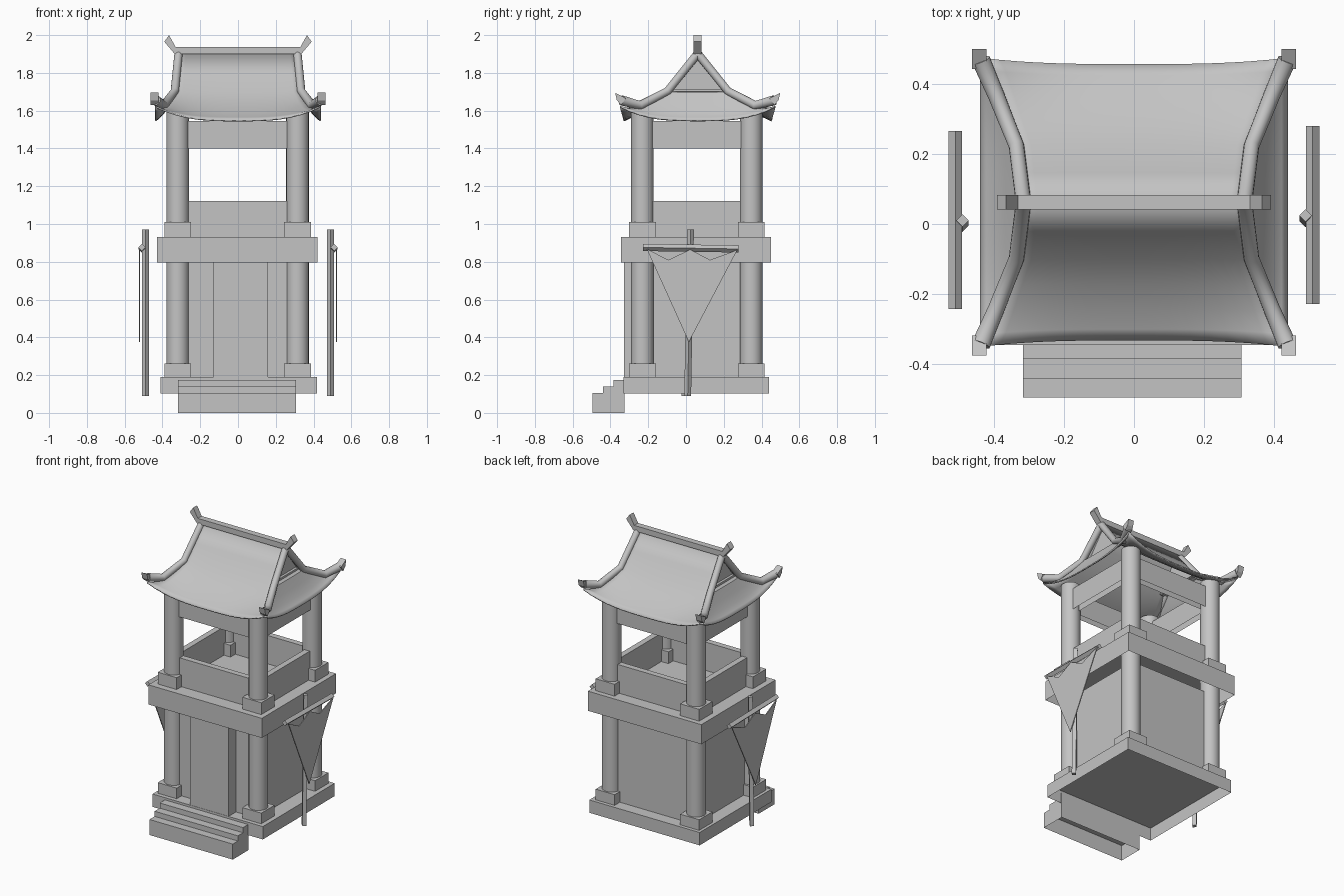
import bpy, bmesh, math
from mathutils import Vector

cube = bpy.data.objects.get("Cube")
if cube:
    bpy.data.objects.remove(cube)

CY = 0.057       # tower centre in y
RY = 0.062       # roof ridge in y

mat = bpy.data.materials.new("plain grey")
mat.use_nodes = True
GREY = (0.55, 0.55, 0.55, 1)
mat.diffuse_color = GREY
mat.node_tree.nodes["Principled BSDF"].inputs["Base Color"].default_value = GREY


def add(name, mesh):
    ob = bpy.data.objects.new(name, mesh)
    bpy.context.collection.objects.link(ob)
    if not mesh.materials:
        mesh.materials.append(mat)
    return ob


def build(name, verts, faces):
    me = bpy.data.meshes.new(name)
    me.from_pydata(verts, [], faces)
    bm = bmesh.new()
    bm.from_mesh(me)
    bmesh.ops.recalc_face_normals(bm, faces=bm.faces)
    bm.to_mesh(me)
    bm.free()
    return add(name, me)


def box(name, x0, x1, y0, y1, z0, z1, open_below=False):
    v = [(x, y, z) for x in (x0, x1) for y in (y0, y1) for z in (z0, z1)]
    f = [(0, 1, 3, 2), (4, 6, 7, 5), (0, 4, 5, 1), (2, 3, 7, 6), (1, 5, 7, 3)]
    if not open_below:
        f.append((0, 2, 6, 4))
    return build(name, v, f)


def prism(name, outline, axis, lo, hi, open_first=False):
    """Extrude a 2D outline along x (outline is y, z) or along y (outline is x, z)."""
    n = len(outline)
    v = [(d, a, b) if axis == "x" else (a, d, b) for d in (lo, hi) for a, b in outline]
    f = [tuple(range(n)), tuple(range(n, 2 * n))]
    f += [(i, (i + 1) % n, n + (i + 1) % n, n + i) for i in range(int(open_first), n)]
    return build(name, v, f)


def smooth(ob, angle=40):
    bpy.ops.object.select_all(action="DESELECT")
    ob.select_set(True)
    bpy.context.view_layer.objects.active = ob
    bpy.ops.object.shade_smooth_by_angle(angle=math.radians(angle))


def rod(name, a, b, r, sides=24):
    a, b = Vector(a), Vector(b)
    me = bpy.data.meshes.new(name)
    bm = bmesh.new()
    bmesh.ops.create_cone(bm, cap_ends=True, segments=sides, radius1=r, radius2=r, depth=(b - a).length)
    bm.to_mesh(me)
    bm.free()
    ob = add(name, me)
    ob.location = (a + b) / 2
    ob.rotation_euler = (b - a).to_track_quat("Z", "Y").to_euler()
    return ob


def tube(name, points, radii):
    cu = bpy.data.curves.new(name, "CURVE")
    cu.dimensions = "3D"
    cu.bevel_depth = 1
    cu.bevel_resolution = 6
    cu.use_fill_caps = True
    sp = cu.splines.new("POLY")
    sp.points.add(len(points) - 1)
    for p, co, r in zip(sp.points, points, radii):
        p.co = (*co, 1)
        p.radius = r
    tmp = bpy.data.objects.new("tmp", cu)
    me = bpy.data.meshes.new_from_object(tmp)
    me.name = name
    bpy.data.objects.remove(tmp)
    ob = add(name, me)
    smooth(ob, 50)
    return ob


def sheet(name, fn, us, rows):
    v = [fn(u, r) for r in rows for u in us]
    n = len(us)
    f = [(j * n + i, j * n + i + 1, (j + 1) * n + i + 1, (j + 1) * n + i)
         for j in range(len(rows) - 1) for i in range(n - 1)]
    ob = build(name, v, f)
    mod = ob.modifiers.new("thickness", "SOLIDIFY")
    mod.thickness = 0.008
    mod.offset = 0
    smooth(ob, 50)
    return ob


# Base, steps, walls and door; slabs and steps are hollow shells open below
box("base_slab", -0.41, 0.417, -0.33, 0.44, 0.103, 0.19, True)
prism("steps", [(-0.495, 0), (-0.325, 0), (-0.325, 0.175), (-0.385, 0.175), (-0.385, 0.14),
                (-0.44, 0.14), (-0.44, 0.105), (-0.495, 0.105)], "x", -0.317, 0.307, True)
box("lower_walls", -0.32, 0.315, -0.25, 0.36, 0.19, 0.80)
box("door", -0.13, 0.16, -0.328, -0.24, 0.19, 0.80)
box("upper_slab", -0.43, 0.42, -0.345, 0.45, 0.797, 0.93, True)

# Columns with square feet on both floors
for sx in (-1, 1):
    for sy in (-1, 1):
        x, y = sx * 0.317 - 0.002, CY + sy * 0.288
        smooth(rod("column", (x, y, 0.19), (x, y, 1.59), 0.06))
        for z0, z1 in ((0.19, 0.262), (0.93, 1.01)):
            box("column_foot", x - 0.071, x + 0.071, y - 0.071, y + 0.071, z0, z1)

# Parapet and top beams, one run on each side
for name, t, z0, z1 in (("parapet", 0.02, 0.93, 1.122), ("top_beam", 0.022, 1.40, 1.545)):
    for s in (-1, 1):
        y, x = CY + s * 0.288, s * 0.317
        box(name, -0.317, 0.317, y - t, y + t, z0, z1, True)
        box(name, x - t, x + t, CY - 0.288, CY + 0.288, z0, z1, True)

# Roof rows: distance from ridge, half width, height, corner lift
ROWS = [(0, 0.315, 1.90, 0), (0.08, 0.325, 1.797, 0), (0.16, 0.335, 1.695, 0.003),
        (0.23, 0.364, 1.638, 0.01), (0.305, 0.394, 1.588, 0.03), (0.36, 0.418, 1.562, 0.05),
        (0.392, 0.437, 1.547, 0.075)]
US = [i / 8 - 1 for i in range(17)]


def flare(u, d):
    return d + 0.02 * abs(u) ** 3 * (d / 0.392) ** 4


for s in (-1, 1):
    sheet("roof_slope", lambda u, r: (u * r[1], RY + s * flare(u, r[0]), r[2] + r[3] * abs(u) ** 3), US, ROWS)
    skirt = [(0.16, 0.295, 1.70, 0)] + ROWS[2:]
    sheet("roof_skirt", lambda u, r: (s * r[1], RY + u * flare(1, r[0]), r[2] + r[3] * abs(u) ** 3), US, skirt)
    # Recessed gable with a rail along its foot
    prism("gable", [(RY - 0.155, 1.695), (RY + 0.155, 1.695), (RY, 1.89)], "x", s * 0.285, s * 0.295)
    prism("gable_rail", [(RY - 0.15, 1.69), (RY + 0.15, 1.69), (RY + 0.135, 1.715), (RY - 0.135, 1.715)],
          "x", s * 0.29, s * 0.312)
    # Rolled hip ridges ending in upturned beaks
    for q in (-1, 1):
        path = [(0.315, 0, 1.902), (0.335, 0.16, 1.703), (0.393, 0.305, 1.628), (0.436, 0.405, 1.655)]
        tube("hip_ridge", [(s * x, RY + q * y, z) for x, y, z in path], [0.022, 0.022, 0.024, 0.027])
        beak = [(0.38, 1.665), (0.437, 1.695), (0.428, 1.655), (0.405, 1.63)]
        prism("hip_beak", [(RY + q * d, z) for d, z in beak], "x", s * 0.42, s * 0.462)

# Main ridge with upturned ends
half = [(0.335, 1.90), (0.39, 1.965), (0.365, 2.0), (0.33, 1.937)]
prism("main_ridge", half + [(-x, z) for x, z in reversed(half)], "y", RY - 0.021, RY + 0.021)

# Banner stands on both sides
for s in (-1, 1):
    dy = 0.007 * s
    rod("banner_pole", (s * 0.489, 0.002 + dy, 0.09), (s * 0.489, 0.017 + dy, 0.97), 0.018, 4)
    rod("banner_bar", (s * 0.509, -0.235 + dy, 0.876), (s * 0.509, 0.272 + dy, 0.868), 0.019, 4)
    cloth = [(-0.215, 0.868), (-0.10, 0.81), (0.015, 0.865), (0.12, 0.81), (0.265, 0.863), (0.008, 0.375)]
    prism("banner", [(y + dy, z) for y, z in cloth], "x", s * 0.519, s * 0.525)
